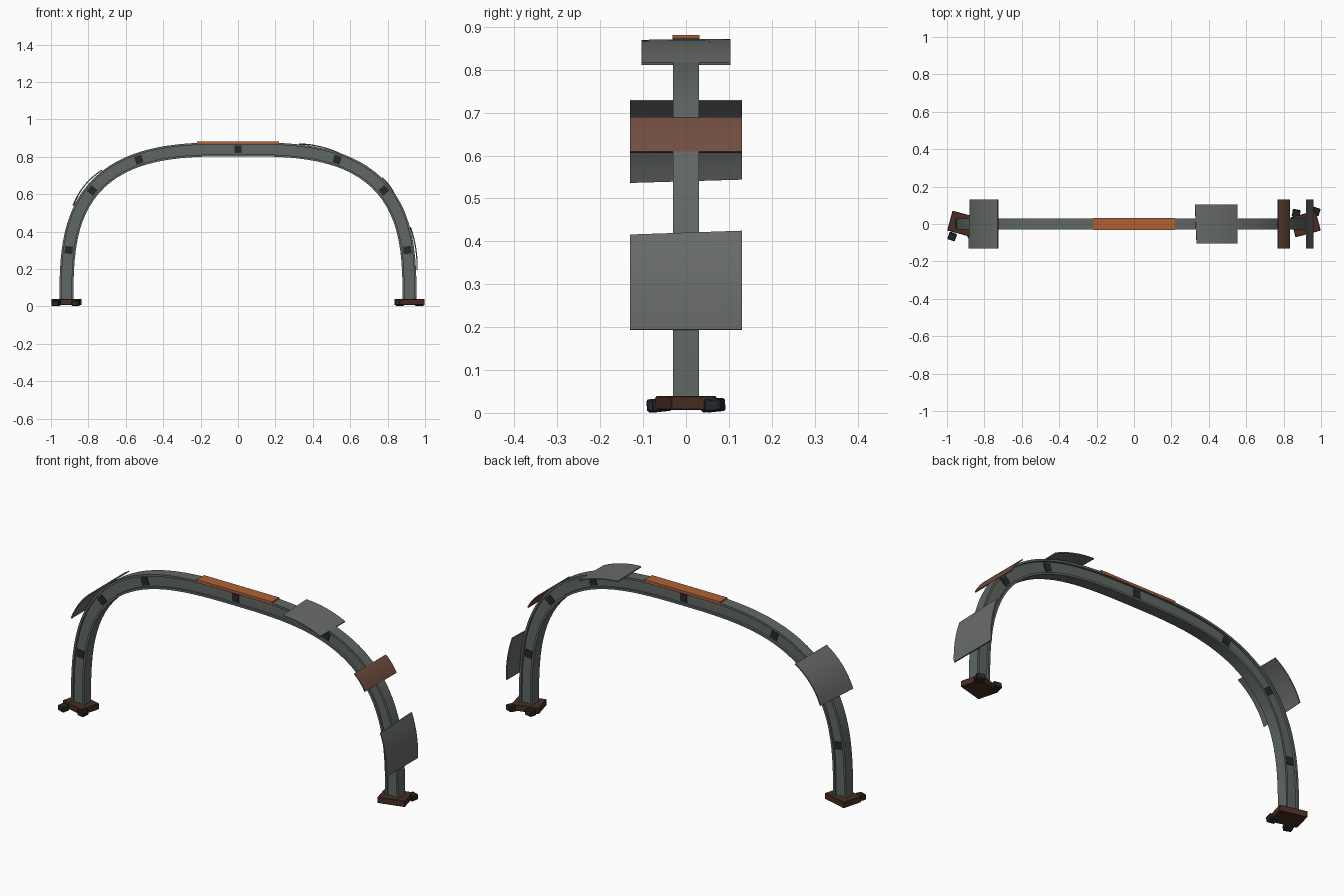
import bpy, bmesh, math
from mathutils import Vector, Matrix

if "Cube" in bpy.data.objects:
    bpy.data.objects.remove(bpy.data.objects["Cube"])

A, B, N, Z0 = 0.917, 0.82, 3.03, 0.02   # superellipse arch centreline


def material(name, rgb):
    m = bpy.data.materials.new(name)
    m.diffuse_color = (*rgb, 1)
    m.use_nodes = True
    m.node_tree.nodes["Principled BSDF"].inputs["Base Color"].default_value = m.diffuse_color
    return m


STEEL = material("grey_steel", (0.115, 0.135, 0.125))
PLATE = material("plate_grey", (0.14, 0.15, 0.14))
RUST = material("rust_plate", (0.16, 0.075, 0.05))
BASE = material("dark_rust", (0.065, 0.028, 0.018))
ORANGE = material("orange", (0.42, 0.12, 0.035))
BLACK = material("black", (0.018, 0.021, 0.024))


def finish(name, bm, mat):
    bmesh.ops.recalc_face_normals(bm, faces=bm.faces)
    me = bpy.data.meshes.new(name)
    bm.to_mesh(me)
    bm.free()
    ob = bpy.data.objects.new(name, me)
    bpy.context.collection.objects.link(ob)
    me.materials.append(mat)
    return ob


def loft(name, rings, mat):
    """Skin closed rings of points and cap both ends."""
    bm = bmesh.new()
    vs = [[bm.verts.new(p) for p in r] for r in rings]
    n = len(rings[0])
    for a, b in zip(vs, vs[1:]):
        for i in range(n):
            bm.faces.new((a[i], a[(i + 1) % n], b[(i + 1) % n], b[i]))
    bm.faces.new(vs[0])
    bm.faces.new(vs[-1])
    return finish(name, bm, mat)


def box(name, centre, size, mat, rot=None, bevel=0):
    bm = bmesh.new()
    bmesh.ops.create_cube(bm, size=1)
    bmesh.ops.scale(bm, vec=size, verts=bm.verts)
    if bevel:
        bmesh.ops.bevel(bm, geom=bm.edges[:], offset=bevel, segments=1, affect='EDGES')
    m = Matrix.Translation(centre) @ (rot or Matrix.Identity(4))
    bmesh.ops.transform(bm, matrix=m, verts=bm.verts)
    return finish(name, bm, mat)


def arch(t):
    """Point and outward normal of the centreline, t from 0 (right foot) to pi."""
    c, s = math.cos(t), max(math.sin(t), 0)
    u, v = math.copysign(abs(c) ** (2 / N), c), s ** (2 / N)
    nrm = Vector((math.copysign(abs(u) ** (N - 1), u) / A, 0, v ** (N - 1) / B))
    return Vector((A * u, 0, Z0 + B * v)), nrm.normalized()


# Resample the centreline evenly by length
dense = [arch(math.pi * (0.5 - 0.5 * math.cos(math.pi * i / 6000))) for i in range(6001)]
dist = [0]
for (p, _), (q, _) in zip(dense, dense[1:]):
    dist.append(dist[-1] + (q - p).length)
path, k, SEG = [], 0, 64
for i in range(SEG + 1):
    while k < 6000 and dist[k] < dist[-1] * i / SEG - 1e-9:
        k += 1
    path.append(dense[k])

# I-beam rib: (y, offset along normal)
H, F, W, WEB = 0.0375, 0.0265, 0.03, 0.019
half = [(W, H), (W, F), (WEB, F), (WEB, -F), (W, -F), (W, -H)]
section = half + [(-y, o) for y, o in reversed(half)]
rib = loft("arch_rib", [[p + n * o + Vector((0, y, 0)) for y, o in section]
                        for p, n in path], STEEL)

# Dark connector blocks on both sides of the web
for i, x in enumerate((-0.905, -0.78, -0.53, 0, 0.53, 0.78, 0.905)):
    p, n = min(dense, key=lambda d: abs(d[0].x - x))
    rot = Matrix.Rotation(math.atan2(n.x, n.z), 4, 'Y')
    box(f"web_block_{i}", p, (0.04, 0.046, 0.042), BLACK, rot)


def panel(name, a, b, bulge, width, mat, skew_a=0, skew_b=0, thick=0.006):
    """Curved cover plate between two (x, z) points, bowed outward."""
    a, b = Vector((a[0], 0, a[1])), Vector((b[0], 0, b[1]))
    d = (b - a).normalized()
    out = Vector((-d.z, 0, d.x))
    rings = []
    for i in range(9):
        f = i / 8
        p = a.lerp(b, f) + out * bulge * 4 * f * (1 - f)
        sk = d * (skew_a * (1 - f) + skew_b * f)
        y = Vector((0, width / 2, 0))
        rings.append([p - y, p + y + sk, p + y + sk - out * thick, p - y - out * thick])
    return loft(name, rings, mat)


panel("left_shoulder_plate", (-0.885, 0.54), (-0.73, 0.73), 0.02, 0.262, PLATE, 0.01)
panel("upper_right_plate", (0.335, 0.87), (0.553, 0.817), 0.012, 0.208, PLATE, -0.009)
panel("right_shoulder_plate", (0.772, 0.69), (0.835, 0.61), 0.005, 0.262, RUST)
panel("lower_right_plate", (0.926, 0.416), (0.96, 0.194), 0.011, 0.262, PLATE, -0.009)

# Orange strip along the crown
box("crown_strip", (0, 0, 0.875), (0.44, 0.062, 0.012), ORANGE)

# Footings with anchor blocks, turned in opposite directions
for side, s in (("left", -1), ("right", 1)):
    turn = Matrix.Rotation(math.radians(15 * s), 4, 'Z')
    box(f"{side}_footing", (s * A, 0, 0.023), (0.14, 0.11, 0.032), BASE, turn, 0.002)
    for i, (x, y, ang) in enumerate(((0.972, 0.067, 20), (0.867, 0.057, 10))):
        rot = Matrix.Rotation(math.radians(-ang), 4, 'Z') @ Matrix.Rotation(0.1, 4, 'X')
        box(f"{side}_anchor_{i}", (s * x, s * y, 0.018), (0.042, 0.04, 0.03),
            BLACK, rot, 0.004)

# Smooth the long curves while keeping the flange edges crisp
for ob in bpy.context.collection.objects:
    ob.select_set(ob.name.endswith(("rib", "plate")))
bpy.context.view_layer.objects.active = rib
bpy.ops.object.shade_smooth_by_angle(angle=math.radians(30))
